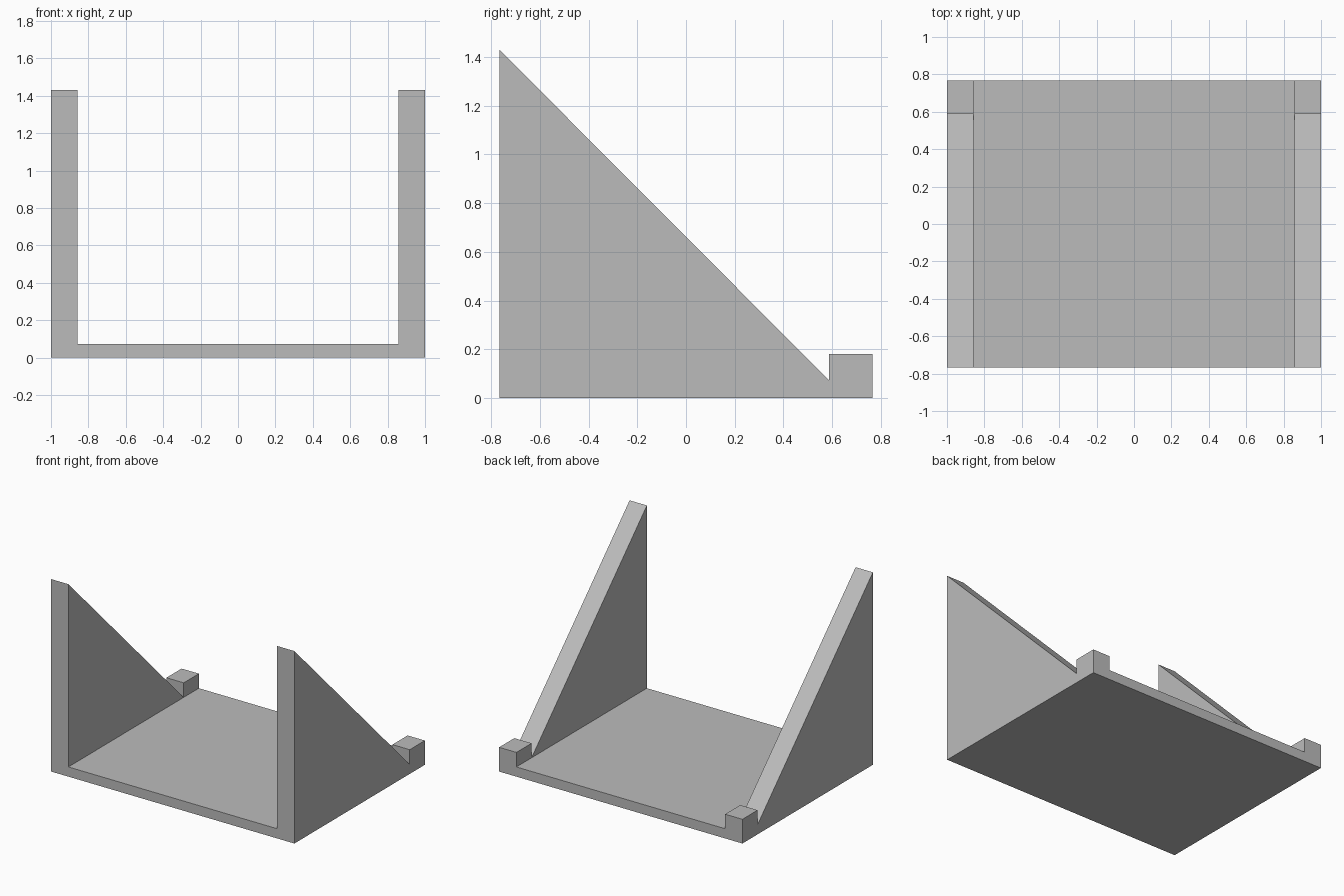
import bpy
import bmesh
from mathutils import Matrix

cube = bpy.data.objects.get("Cube")
if cube:
    bpy.data.objects.remove(cube, do_unlink=True)

HALF_W, HALF_D = 1.0, 0.766
FLOOR = 0.072      # base thickness
INNER = 0.858      # inner face of each side cheek
STOP_Y = 0.588     # front of the rear stop blocks

grey = bpy.data.materials.new("plain_grey")
grey.use_nodes = True
colour = (0.5, 0.5, 0.5, 1)
grey.diffuse_color = colour
grey.node_tree.nodes["Principled BSDF"].inputs["Base Color"].default_value = colour


def add_object(name, bm):
    bmesh.ops.recalc_face_normals(bm, faces=bm.faces)
    mesh = bpy.data.meshes.new(name)
    bm.to_mesh(mesh)
    bm.free()
    mesh.materials.append(grey)
    obj = bpy.data.objects.new(name, mesh)
    bpy.context.collection.objects.link(obj)
    return obj


# Side profile with sloped cheek, notch and stop block, swept across the width
profile = [(-HALF_D, 0), (HALF_D, 0), (HALF_D, 0.18), (STOP_Y, 0.18),
           (STOP_Y, FLOOR), (-HALF_D, 1.43)]
bm = bmesh.new()
face = bm.faces.new([bm.verts.new((-HALF_W, y, z)) for y, z in profile])
swept = bmesh.ops.extrude_face_region(bm, geom=[face])["geom"]
bmesh.ops.translate(bm, vec=(2 * HALF_W, 0, 0),
                    verts=[v for v in swept if isinstance(v, bmesh.types.BMVert)])
stand = add_object("angled_stand", bm)

# Open channel between the cheeks, leaving the base plate
bm = bmesh.new()
bmesh.ops.create_cube(bm, size=1, matrix=Matrix.Translation((0, 0, FLOOR + 1))
                      @ Matrix.Diagonal((2 * INNER, 2, 2, 1)))
cutter = add_object("channel_cutter", bm)
cutter.hide_render = True

cut = stand.modifiers.new("channel", 'BOOLEAN')
cut.operation = 'DIFFERENCE'
cut.solver = 'EXACT'
cut.object = cutter
bpy.context.view_layer.objects.active = stand
bpy.ops.object.modifier_apply(modifier=cut.name)
bpy.data.objects.remove(cutter, do_unlink=True)
